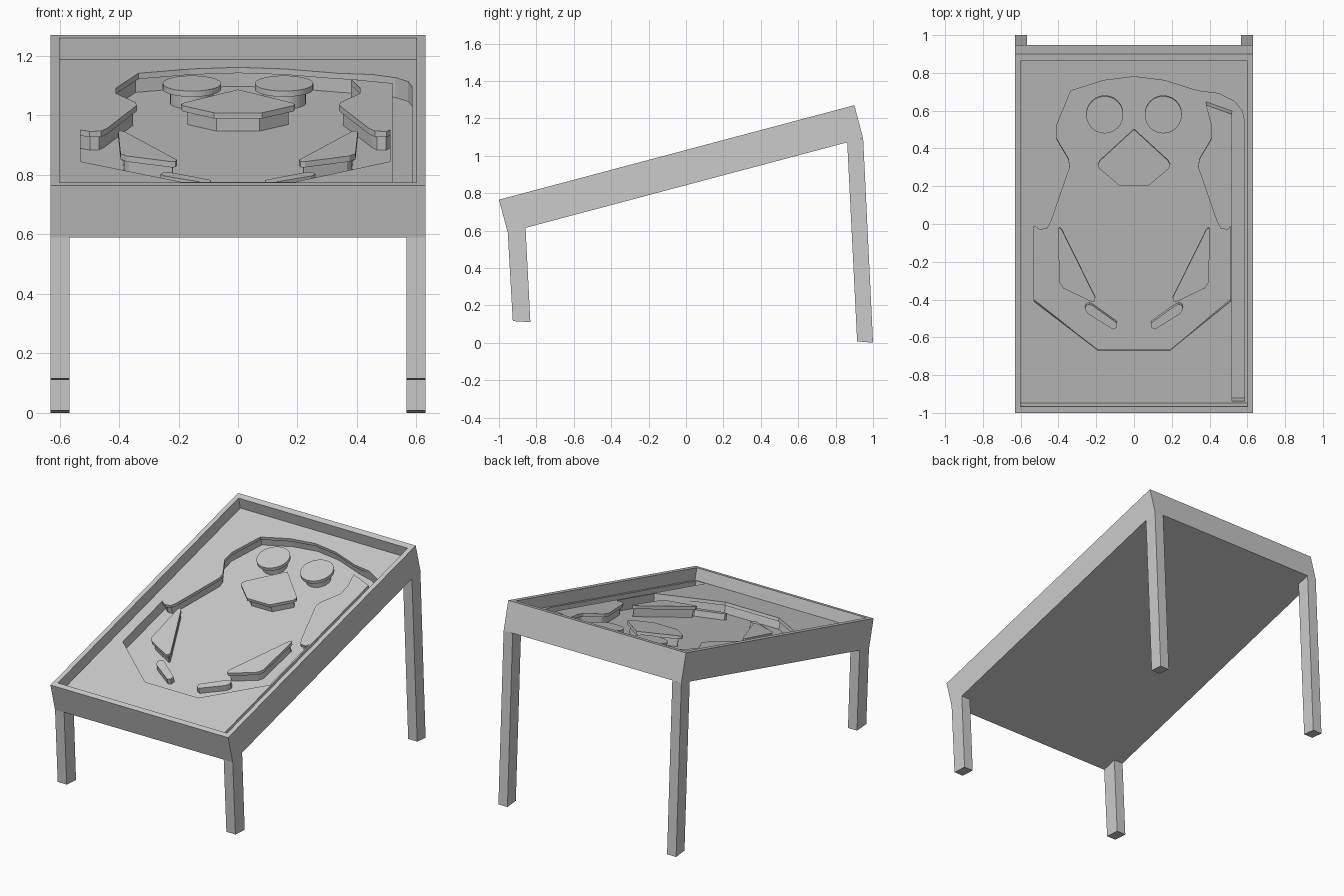
import bpy, bmesh, math
from mathutils import Vector

if "Cube" in bpy.data.objects:
    bpy.data.objects.remove(bpy.data.objects["Cube"])

SLOPE = 0.505 / 1.9
ANG = math.atan(SLOPE)
DOWN = Vector((0, math.sin(ANG), -math.cos(ANG)))   # direction into the table
DECK, LIP, FLOOR = 0.074, 0.094, 0.143              # depths below the rim


def solid(name, a, b):
    """Closed prism between two matching loops."""
    bm = bmesh.new()
    va = [bm.verts.new(p) for p in a]
    vb = [bm.verts.new(p) for p in b]
    bm.faces.new(va)
    bm.faces.new(vb[::-1])
    n = len(a)
    for i in range(n):
        j = (i + 1) % n
        bm.faces.new((va[i], vb[i], vb[j], va[j]))
    bmesh.ops.recalc_face_normals(bm, faces=bm.faces)
    me = bpy.data.meshes.new(name)
    bm.to_mesh(me)
    bm.free()
    ob = bpy.data.objects.new(name, me)
    bpy.context.collection.objects.link(ob)
    return ob


def prism(name, pts, top, bottom, ref=DECK):
    """Plan outline, as seen from above at depth ref, swept along the table normal."""
    base = [Vector((x, y, 0.765 + (y + 1) * SLOPE - ref / math.cos(ANG))) for x, y in pts]
    return solid(name, [p + DOWN * (top - ref) for p in base],
                 [p + DOWN * (bottom - ref) for p in base])


def offset(pts, d):
    """Grow (d > 0) or shrink (d < 0) an outline."""
    n = len(pts)
    area = sum(pts[i - 1][0] * pts[i][1] - pts[i][0] * pts[i - 1][1] for i in range(n))
    s = 1 if area > 0 else -1
    out = []
    for i in range(n):
        p, q, r = (Vector(pts[k % n]) for k in (i - 1, i, i + 1))
        e, f = (q - p).normalized(), (r - q).normalized()
        n1, n2 = Vector((e.y, -e.x)) * s, Vector((f.y, -f.x)) * s
        m = n1 + n2
        m *= d / max(0.5, 1 + n1.dot(n2))
        out.append((q.x + m.x, q.y + m.y))
    return out


def rect(x, y0, y1):
    return [(-x, y0), (x, y0), (x, y1), (-x, y1)]


def flip(pts):
    return [(-x, y) for x, y in pts]


def cut(ob, cutter):
    m = ob.modifiers.new("cut", 'BOOLEAN')
    m.operation, m.solver, m.object = 'DIFFERENCE', 'EXACT', cutter
    bpy.context.view_layer.objects.active = ob
    bpy.ops.object.modifier_apply(modifier="cut")
    bpy.data.objects.remove(cutter)


# sloping cabinet tray
cabinet = prism("cabinet", rect(0.63, -1, 0.9), 0, 0.182, 0)
cut(cabinet, prism("cavity", rect(0.6, -0.967, 0.862), -0.05, FLOOR, 0))

# raised deck with the play area and ball lane cut out
HALF = [(-0.19, -0.67), (-0.53, -0.41), (-0.53, -0.01), (-0.50, -0.03), (-0.46, -0.025),
        (-0.44, 0.01), (-0.34, 0.30), (-0.345, 0.34), (-0.41, 0.45), (-0.41, 0.52),
        (-0.335, 0.705), (-0.16, 0.76), (0, 0.78)]
LANE = [(0.45, 0.69), (0.53, 0.65), (0.572, 0.60), (0.585, 0.54), (0.585, -0.938),
        (0.52, -0.938), (0.52, 0.58), (0.38, 0.63)]


def opening(grow):
    loop = offset(HALF + flip(HALF[-2::-1]), grow)
    loop = [(max(-0.532, min(0.511, x)), y) for x, y in loop]
    k = len(HALF) + 2                       # lane joins after the right arch corner
    return loop[:k] + LANE + loop[k:]


for name, grow, top, bottom in (("deck_top", 0, DECK, LIP), ("deck_body", 0.012, LIP, FLOOR)):
    deck = prism(name, rect(0.6, -0.948, 0.881), top, bottom)
    cut(deck, prism("opening", opening(grow), top - 0.02, bottom + 0.02))


def island(name, pts, inset):
    prism(name + "_cap", pts, DECK, LIP)
    prism(name + "_base", offset(pts, -inset), LIP, FLOOR)


# centre bumper
island("centre_bumper", [(0, 0.5), (0.18, 0.335), (0.192, 0.315), (0.185, 0.295), (0.08, 0.205),
                         (-0.08, 0.205), (-0.185, 0.295), (-0.192, 0.315), (-0.18, 0.335),
                         (-0.015, 0.5)][:-1], 0.02)

# round bumpers, side kickers and flippers, both sides
DISC = [(0.155 + 0.098 * math.cos(i * math.tau / 40), 0.578 + 0.098 * math.sin(i * math.tau / 40))
        for i in range(40)]
KICKER = [(0.393, -0.02), (0.38, -0.035), (0.205, -0.39), (0.21, -0.41), (0.225, -0.412),
          (0.375, -0.34), (0.395, -0.31), (0.403, -0.03)]
FLIPPER = [(0.235, -0.425), (0.215, -0.435), (0.09, -0.525), (0.092, -0.55), (0.112, -0.558),
           (0.245, -0.475), (0.26, -0.45), (0.253, -0.43)]
for side, f in (("right", list), ("left", flip)):
    island(side + "_round_bumper", f(DISC), 0.025)
    island(side + "_kicker", f(KICKER), 0.012)
    prism(side + "_flipper", f(FLIPPER), 0.105, FLOOR, 0.105)

# splayed legs
FRONT = [(-0.953, 0.59), (-0.926, 0.116), (-0.832, 0.11), (-0.858, 0.615)]
BACK = [(0.947, 1.094), (1.0, 0.0), (0.915, 0.008), (0.862, 1.072)]
for name, prof in (("front_leg", FRONT), ("back_leg", BACK)):
    for side, x0, x1 in (("left", -0.63, -0.566), ("right", 0.566, 0.63)):
        solid(side + "_" + name, [(x0, y, z) for y, z in prof], [(x1, y, z) for y, z in prof])
